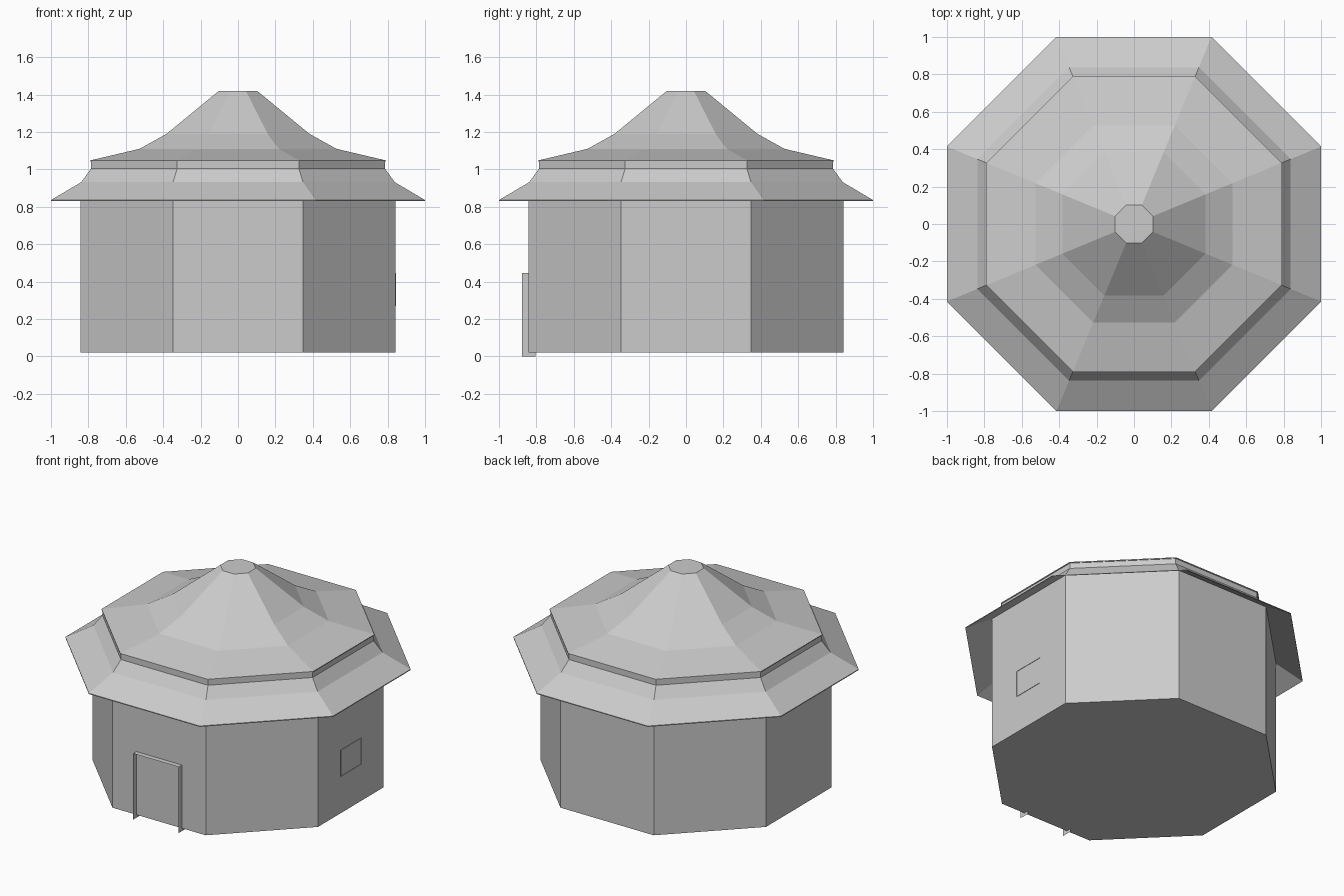
import bpy, bmesh, math

if "Cube" in bpy.data.objects:
    bpy.data.objects.remove(bpy.data.objects["Cube"])


def finish(name, bm, recalc=True):
    if recalc:
        bmesh.ops.recalc_face_normals(bm, faces=bm.faces[:])
    me = bpy.data.meshes.new(name)
    bm.to_mesh(me)
    bm.free()
    ob = bpy.data.objects.new(name, me)
    bpy.context.collection.objects.link(ob)
    return ob


def octagon_stack(name, profile, cap_bottom=False, cap_top=False):
    """Sweep an (apothem, z) profile round eight flat sides."""
    bm = bmesh.new()
    rings = []
    for apothem, z in profile:
        r = apothem / math.cos(math.pi / 8)
        rings.append([bm.verts.new((r * math.cos((i + 0.5) * math.pi / 4),
                                    r * math.sin((i + 0.5) * math.pi / 4), z))
                      for i in range(8)])
    for a, b in zip(rings, rings[1:]):
        for i in range(8):
            j = (i + 1) % 8
            bm.faces.new((a[i], a[j], b[j], b[i]))
    if cap_bottom:
        bm.faces.new(rings[0][::-1])
    if cap_top:
        bm.faces.new(rings[-1])
    # the profiles run bottom to top on the outside, so winding is already outward
    return finish(name, bm, recalc=False)


def strip_frame(name, outline, inner, outer, angle, closed):
    """Thin strips along a (sideways, z) outline, standing out from a wall."""
    bm = bmesh.new()
    c, s = math.cos(angle), math.sin(angle)
    pairs = [[bm.verts.new((c * d - s * u, s * d + c * u, z)) for d in (inner, outer)]
             for u, z in outline]
    ends = pairs[1:] + (pairs[:1] if closed else [])
    for a, b in zip(pairs, ends):
        bm.faces.new((a[0], a[1], b[1], b[0]))
    return finish(name, bm)


# Eight-sided walls with floor, running up under the eaves
octagon_stack("walls", [(0.842, 0.02), (0.842, 0.925)], cap_bottom=True)

# Lower roof: hollow eave, thin rim, slope and collar
octagon_stack("lower_roof", [(0.842, 0.925), (1.0, 0.83), (1.0, 0.836),
                             (0.838, 0.932), (0.785, 1.005), (0.785, 1.045)])

# Upper roof: flared cap with flat top
octagon_stack("upper_roof", [(0.785, 1.042), (0.79, 1.042), (0.79, 1.048), (0.526, 1.11),
                             (0.382, 1.19), (0.102, 1.42)], cap_top=True)

# Door surround on the front, open at the bottom
strip_frame("door_frame", [(-0.17, 0), (-0.17, 0.447), (0.17, 0.447), (0.17, 0)],
            0.805, 0.877, -math.pi / 2, False)

# Nearly flush window surround on the right wall
strip_frame("window_frame", [(-0.11, 0.27), (-0.11, 0.447), (0.11, 0.447), (0.11, 0.27)],
            0.805, 0.845, 0, True)
